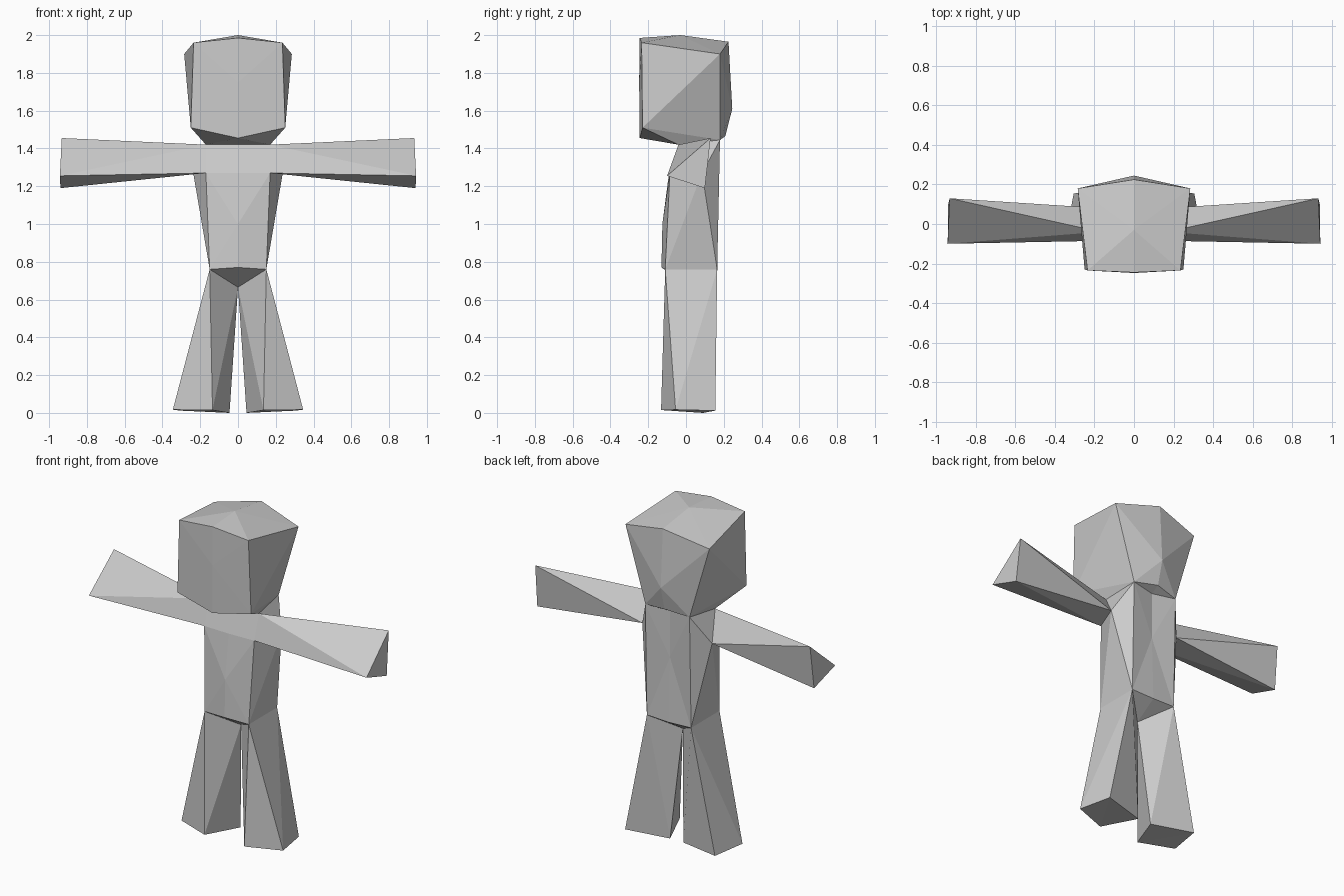
import bpy, bmesh
from mathutils import Vector

if "Cube" in bpy.data.objects:
    bpy.data.objects.remove(bpy.data.objects["Cube"])

grey = bpy.data.materials.new("light_grey")
grey.diffuse_color = (0.6, 0.6, 0.6, 1)
grey.use_nodes = True
grey.node_tree.nodes["Principled BSDF"].inputs["Base Color"].default_value = grey.diffuse_color

# Landmarks shared by neighbouring parts (right half, x >= 0)
JOINTS = {
    "shoulder": (0.17, -0.04, 1.42), "nape": (0.15, 0.18, 1.445),
    "pit_front": (0.17, -0.085, 1.27), "pit_back": (0.237, 0.085, 1.27),
    "hip_front": (0.15, -0.11, 0.76), "hip_back": (0.15, 0.165, 0.76),
    "crotch": (0, 0.03, 0.665), "neck_front": (0, -0.04, 1.42),
    "neck_back": (0, 0.155, 1.435),
}


def build(name, centre, points, faces, mirrored=True, flip=False):
    """Make a flat-faced shell whose faces all point away from its centre."""
    pts = {**JOINTS, **points}
    s = Vector((-1 if flip else 1, 1, 1))
    centre = Vector(centre) * s
    bm = bmesh.new()
    made = {}
    for side in ((1, -1) if mirrored else (1,)):
        for line in faces:
            loop = []
            for key in line.split():
                co = Vector(pts[key]) * s
                co.x *= side
                k = tuple(round(c, 4) + 0.0 for c in co)
                if k not in made:
                    made[k] = bm.verts.new(co)
                loop.append(made[k])
            f = bm.faces.new(loop)
            f.normal_update()
            if f.normal.dot(f.calc_center_median() - centre) < 0:
                f.normal_flip()
    me = bpy.data.meshes.new(name)
    bm.to_mesh(me)
    bm.free()
    me.materials.append(grey)
    ob = bpy.data.objects.new(name, me)
    bpy.context.collection.objects.link(ob)
    return ob


# Head: wide faceted block tapering to the neck
build("head", (0, 0, 1.7), {
    "brow": (0.235, -0.235, 1.96), "brow_mid": (0, -0.245, 1.985),
    "jaw": (0.25, -0.23, 1.51), "chin": (0, -0.245, 1.455),
    "face_mid": (0, -0.248, 1.75), "crown": (0, -0.03, 2.0),
    "top_back": (0.285, 0.18, 1.90), "top_back_mid": (0, 0.225, 1.965),
    "skull": (0, 0.245, 1.61), "skull_low": (0, 0.208, 1.465),
}, [
    "brow_mid brow face_mid", "brow jaw face_mid", "jaw chin face_mid",
    "brow_mid brow crown", "brow top_back crown", "top_back top_back_mid crown",
    "brow top_back jaw", "jaw top_back nape", "jaw nape shoulder",
    "chin jaw shoulder", "chin shoulder neck_front",
    "top_back top_back_mid skull", "top_back skull nape",
    "skull skull_low nape", "skull_low neck_back nape",
])

# Torso: tapered trunk with a pelvis wedge underneath
build("torso", (0, 0.03, 1.05), {
    "chest": (0, -0.09, 1.27), "belly": (0, -0.125, 1.0),
    "waist_front": (0, -0.13, 0.77), "spine": (0, 0.155, 1.15),
    "waist_back": (0, 0.168, 0.755),
}, [
    "neck_front shoulder pit_front chest", "chest pit_front belly",
    "pit_front hip_front belly", "hip_front waist_front belly",
    "pit_front pit_back hip_front", "pit_back hip_back hip_front",
    "shoulder nape pit_back", "nape hip_back pit_back",
    "nape neck_back spine", "nape spine hip_back", "spine waist_back hip_back",
    "hip_front waist_front crotch", "hip_back waist_back crotch",
])

# Arms (three-sided) and legs (four-sided with turned feet), one per side
for side, flip in (("right", False), ("left", True)):
    build(side + "_arm", (0.55, 0.03, 1.32), {
        "tip_top": (0.933, 0.13, 1.455), "tip_front": (0.943, -0.10, 1.255),
        "tip_low": (0.94, 0.10, 1.19),
    }, [
        "shoulder tip_top tip_front", "shoulder tip_front pit_front",
        "pit_front tip_front tip_low", "pit_front tip_low pit_back",
        "pit_back tip_low tip_top", "pit_back tip_top shoulder",
        "tip_top tip_front tip_low",
    ], mirrored=False, flip=flip)
    build(side + "_leg", (0.15, 0.02, 0.4), {
        "foot_front": (0.135, -0.132, 0.015), "foot_out": (0.345, -0.055, 0.017),
        "foot_back": (0.305, 0.155, 0.012), "foot_in": (0.045, 0.09, 0.0),
    }, [
        "hip_front foot_front foot_out", "hip_front foot_out hip_back",
        "foot_out foot_back hip_back", "hip_back foot_back foot_in",
        "hip_back foot_in crotch", "crotch foot_in foot_front",
        "crotch foot_front hip_front", "foot_front foot_in foot_back",
        "foot_front foot_back foot_out",
    ], mirrored=False, flip=flip)
